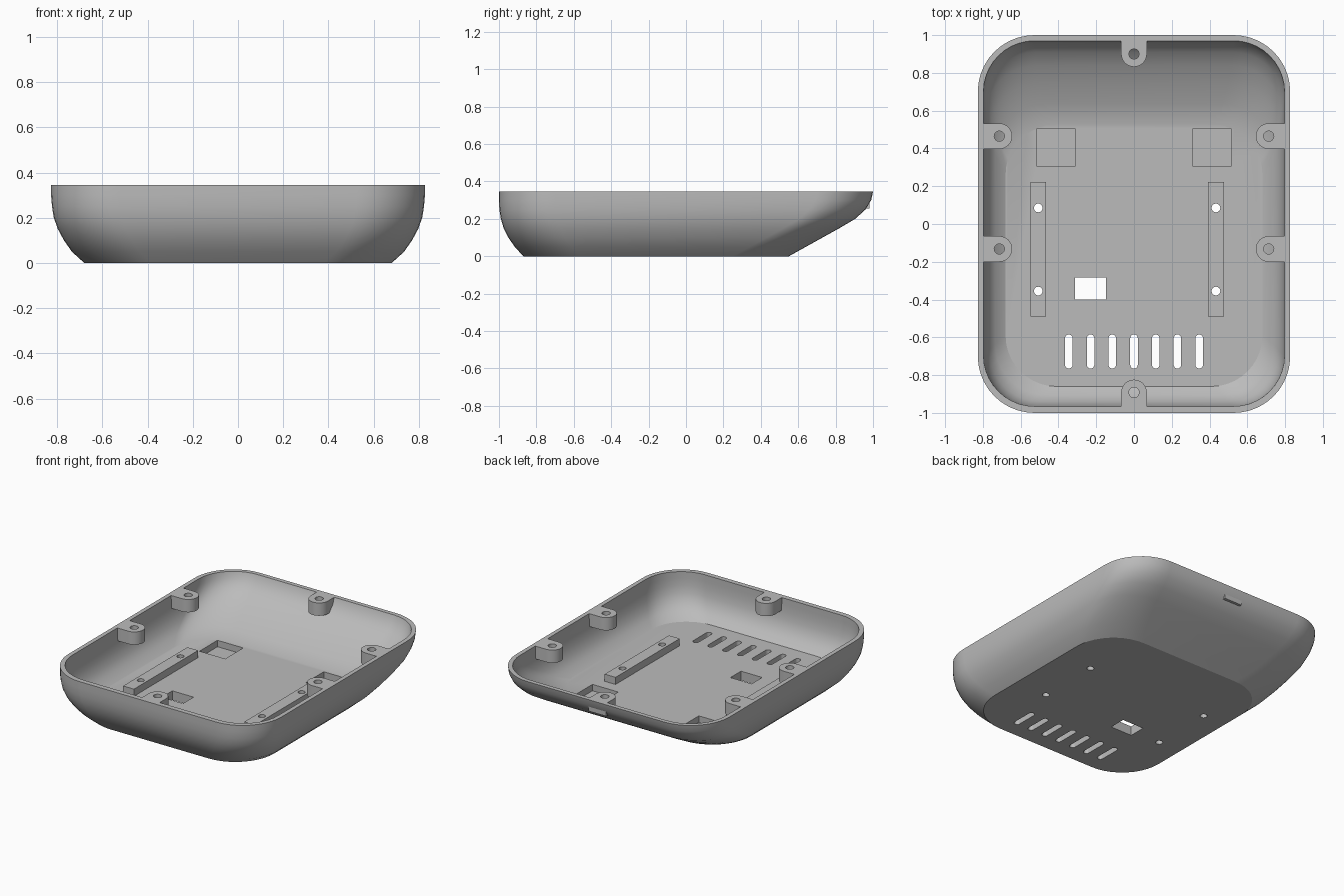
import bpy, bmesh
from math import pi, sin, cos
from mathutils import Vector

if "Cube" in bpy.data.objects:
    bpy.data.objects.remove(bpy.data.objects["Cube"], do_unlink=True)

grey = bpy.data.materials.new("matte grey")
grey.use_nodes = True
grey.diffuse_color = (0.5, 0.5, 0.5, 1)
grey.node_tree.nodes["Principled BSDF"].inputs["Base Color"].default_value = (0.5, 0.5, 0.5, 1)


def rounded_rect(x0, x1, y0, y1, r, seg=10):
    """Counter-clockwise outline with quarter-circle corners."""
    corners = [(x1 - r, y1 - r), (x0 + r, y1 - r), (x0 + r, y0 + r), (x1 - r, y0 + r)]
    return [(cx + r * cos(pi / 2 * (q + i / seg)), cy + r * sin(pi / 2 * (q + i / seg)))
            for q, (cx, cy) in enumerate(corners) for i in range(seg + 1)]


def circle(x, y, r, n=24):
    return [(x + r * cos(2 * pi * i / n), y + r * sin(2 * pi * i / n)) for i in range(n)]


def box(x0, x1, y0, y1):
    return [(x0, y0), (x1, y0), (x1, y1), (x0, y1)]


def loft(bm, rings):
    """Skin a closed solid through rings given as (outline, z)."""
    loops = [[bm.verts.new((x, y, z)) for x, y in pts] for pts, z in rings]
    n = len(loops[0])
    for a, b in zip(loops, loops[1:]):
        for i in range(n):
            j = (i + 1) % n
            bm.faces.new((a[i], a[j], b[j], b[i]))
    bm.faces.new(loops[0][::-1])
    bm.faces.new(loops[-1])


def make(name, solids):
    bm = bmesh.new()
    for rings in solids:
        loft(bm, rings)
    bmesh.ops.recalc_face_normals(bm, faces=bm.faces)
    mesh = bpy.data.meshes.new(name)
    bm.to_mesh(mesh)
    bm.free()
    mesh.materials.append(grey)
    ob = bpy.data.objects.new(name, mesh)
    bpy.context.collection.objects.link(ob)
    return ob


def prism(outline, z0, z1):
    return [(outline, z0), (outline, z1)]


def finish(ob, cuts):
    """Cut the given solids out of the part, then smooth it."""
    cutter = make("cutter", cuts)
    cutter.hide_render = True
    mod = ob.modifiers.new("cut", 'BOOLEAN')
    mod.operation, mod.solver, mod.object = 'DIFFERENCE', 'EXACT', cutter
    bpy.ops.object.select_all(action='DESELECT')
    bpy.context.view_layer.objects.active = ob
    ob.select_set(True)
    bpy.ops.object.modifier_apply(modifier=mod.name)
    bpy.data.objects.remove(cutter, do_unlink=True)
    bpy.ops.object.shade_smooth_by_angle(angle=0.42)


RIM, FLOOR = 0.345, 0.065

# Shell: up the outside, over the rim, down the inside (z, half width, front, back)
outside = [(0, .68, -.87, .55), (.05, .735, -.915, .64), (.1, .77, -.95, .73),
           (.15, .797, -.975, .82), (.2, .815, -.99, .905), (.25, .823, -.998, .96),
           (.3, .827, -1, .99), (RIM, .827, -1, 1)]
inside = [(RIM, .797, -.965, .97), (.3, .796, -.965, .955), (.25, .793, -.963, .91),
          (.2, .785, -.955, .84), (.15, .768, -.94, .745), (.1, .735, -.905, .635),
          (FLOOR, .68, -.86, .53)]
rings = [(rounded_rect(-w, w, f, b, .3), z) for z, w, f, b in outside]
rings += [(rounded_rect(-w, w, f, b, .27), z) for z, w, f, b in inside]
shell = make("tray_shell", [rings])

# Vents, connector window, screw holes and two blind pockets in the floor
rail_x = {"right": -.507, "left": .434}
hole_y = (.085, -.355)
cuts = []
for i in range(-3, 4):
    x = i * .115
    cuts.append(prism(rounded_rect(x - .02, x + .02, -.765, -.585, .0199), -.1, .2))
cuts.append(prism(box(-.312, -.147, -.4, -.283), -.1, .2))
cuts += [prism(circle(x, y, .023), -.1, .2) for x in rail_x.values() for y in hole_y]
cuts += [prism(box(c - .1, c + .1, .305, .505), .02, .2) for c in (-.413, .413)]
finish(shell, cuts)

# Raised mounting rails
for side, x in rail_x.items():
    rail = make(side + "_mounting_rail",
                [prism(box(x - .042, x + .042, -.49, .222), FLOOR - .005, FLOOR + .05)])
    finish(rail, [prism(circle(x, y, .023), 0, .2) for y in hole_y])


# Screw lugs: rounded tabs growing inward from the wall
def lug(name, x, y, reach, angle):
    r, n = .068, 16
    shape = [Vector((r * cos(pi / 2 + pi * i / n), r * sin(pi / 2 + pi * i / n)))
             for i in range(n + 1)] + [Vector((reach, -r)), Vector((reach, r))]
    c, s = cos(angle), sin(angle)
    outline = [(x + p.x * c - p.y * s, y + p.x * s + p.y * c) for p in shape]
    ob = make(name, [prism(outline, .255, RIM)])
    finish(ob, [prism(circle(x, y, .027), .2, .5)])


for side, sign, angle in (("left", 1, 0), ("right", -1, pi)):
    lug(side + "_rear_lug", sign * .713, .465, .1, angle)
    lug(side + "_front_lug", sign * .713, -.132, .1, angle)
lug("back_lug", 0, .9, .082, pi / 2)
lug("front_lug", 0, -.892, .09, -pi / 2)
